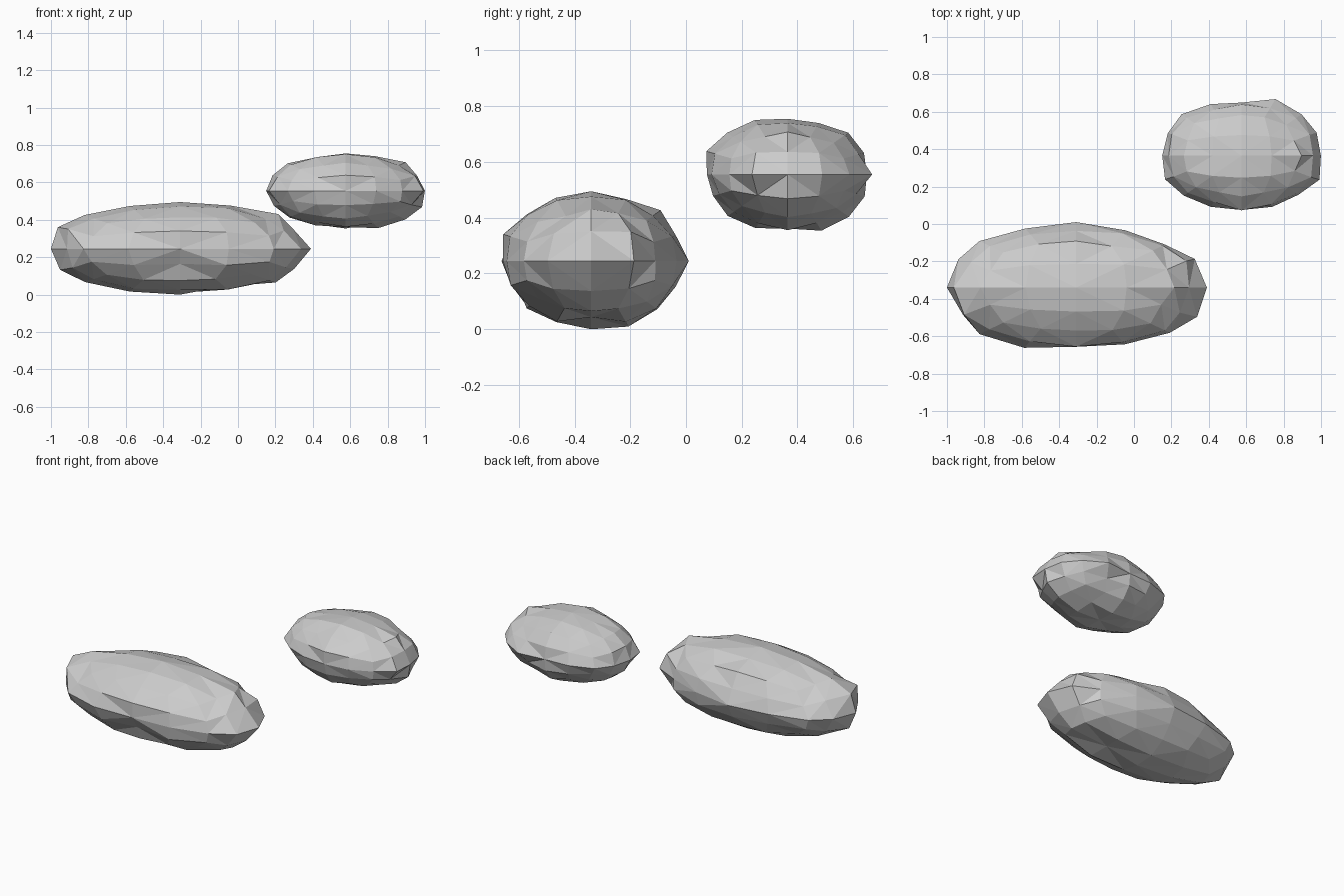
import bpy, bmesh, math, random
from mathutils import Vector

if "Cube" in bpy.data.objects:
    bpy.data.objects.remove(bpy.data.objects["Cube"])


def ring_radius(ring, u, v):
    # ring holds 16 radius factors, one every 22.5 degrees
    return ring[round(math.degrees(math.atan2(v, u)) / 22.5) % 16]


def rock(name, centre, size, front, top, side, rough, blunt, seed):
    """Faceted boulder: subdivided cube rounded to a ball, stretched and dented."""
    rng = random.Random(seed)
    bm = bmesh.new()
    bmesh.ops.create_cube(bm, size=2)
    bmesh.ops.subdivide_edges(bm, edges=bm.edges[:], cuts=3, use_grid_fill=True)
    for v in bm.verts:
        # even angular spacing over each cube face
        d = Vector([math.tan(c * math.pi / 4) for c in v.co]).normalized()
        # outline rings follow the measured shape, the rest is rough
        if abs(d.y) < 1e-3:
            r = ring_radius(front, d.x, d.z)
        elif abs(d.z) < 1e-3:
            r = ring_radius(top, d.x, d.y)
        elif abs(d.x) < 1e-3:
            r = ring_radius(side, d.y, d.z)
        else:
            r = rng.uniform(*rough)
        # squarer ends along x
        if 0.8 < abs(d.x) < 0.99:
            d = Vector((d.x * (1 - blunt / 4), d.y * (1 + blunt), d.z * (1 + blunt)))
        v.co = Vector([centre[i] + size[i] * d[i] * r for i in range(3)])
    bmesh.ops.triangulate(bm, faces=bm.faces[:])
    bmesh.ops.recalc_face_normals(bm, faces=bm.faces[:])
    mesh = bpy.data.meshes.new(name)
    bm.to_mesh(mesh)
    bm.free()
    obj = bpy.data.objects.new(name, mesh)
    bpy.context.collection.objects.link(obj)
    return obj


# Long low boulder
rock("large_rock", (-0.31, -0.34, 0.245), (0.695, 0.335, 0.245),
     [1.007, .98, 1.07, 1.02, 1.02, 1.01, 1.04, 1.06,
      .993, 1.04, 1.03, 1.01, 1.0, .89, 1.04, .99],
     [1.007, 1.03, .97, .99, 1.045, 1.02, 1.05, 1.02,
      .993, .98, 1.05, 1.04, .945, .98, 1.02, 1.05],
     [1.045, .98, 1.05, .98, 1.02, 1.0, .97, 1.02,
      .945, .86, .98, .97, 1.0, 1.04, 1.0, .98],
     (.96, 1.04), 0.16, 4)

# Smaller raised boulder
rock("small_rock", (0.575, 0.365, 0.555), (0.42, 0.29, 0.2),
     [1.01, 1.0, 1.08, 1.0, 1.0, .97, 1.04, 1.02,
      1.01, 1.0, 1.01, 1.0, .97, 1.08, 1.08, 1.07],
     [1.01, 1.05, 1.08, 1.13, .98, 1.03, 1.08, 1.03,
      1.01, 1.07, 1.04, 1.02, 1.0, 1.02, 1.02, 1.09],
     [.98, 1.02, 1.06, 1.0, 1.0, 1.06, 1.06, 1.09,
      1.0, 1.0, 1.05, 1.04, .97, 1.09, 1.07, 1.03],
     (.98, 1.05), 0.06, 9)
